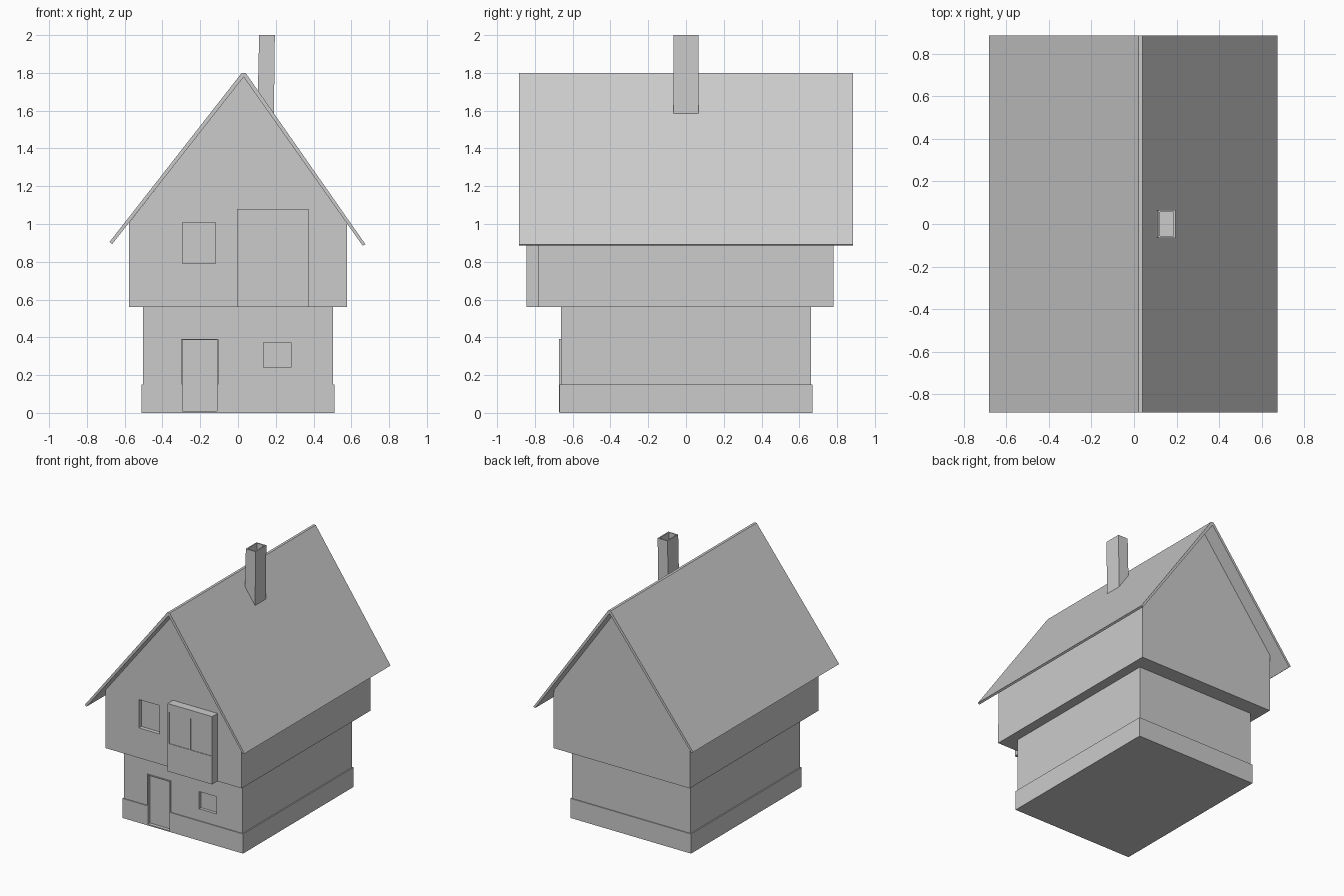
import bpy, bmesh

if "Cube" in bpy.data.objects:
    bpy.data.objects.remove(bpy.data.objects["Cube"])


def prism(name, profile, y0, y1):
    """Extrude an x-z outline from y0 to y1."""
    bm = bmesh.new()
    face = bm.faces.new([bm.verts.new((x, y0, z)) for x, z in profile])
    ext = bmesh.ops.extrude_face_region(bm, geom=[face])
    moved = [v for v in ext["geom"] if isinstance(v, bmesh.types.BMVert)]
    bmesh.ops.translate(bm, verts=moved, vec=(0, y1 - y0, 0))
    bmesh.ops.recalc_face_normals(bm, faces=bm.faces)
    mesh = bpy.data.meshes.new(name)
    bm.to_mesh(mesh)
    bm.free()
    obj = bpy.data.objects.new(name, mesh)
    bpy.context.collection.objects.link(obj)
    return obj


def box(name, x0, x1, y0, y1, z0, z1):
    return prism(name, [(x0, z0), (x1, z0), (x1, z1), (x0, z1)], y0, y1)


def carve(obj, *bounds):
    """Cut a box-shaped recess into an object."""
    cutter = box("cutter", *bounds)
    cutter.hide_render = True
    mod = obj.modifiers.new("recess", 'BOOLEAN')
    mod.operation = 'DIFFERENCE'
    mod.solver = 'EXACT'
    mod.object = cutter
    bpy.context.view_layer.objects.active = obj
    bpy.ops.object.modifier_apply(modifier=mod.name)
    bpy.data.objects.remove(cutter)


# Stone base, notched for the doorway
base = box("base", -0.512, 0.512, -0.67, 0.67, 0, 0.15)
carve(base, -0.295, -0.11, -0.8, -0.645, 0.01, 0.3)

# Ground floor with door opening and small window
ground = box("ground_floor", -0.503, 0.503, -0.663, 0.663, 0.15, 0.565)
carve(ground, -0.295, -0.11, -0.8, -0.645, 0.1, 0.385)
carve(ground, 0.135, 0.28, -0.8, -0.64, 0.24, 0.372)

# Thin door frame
frame = box("door_frame", -0.302, -0.103, -0.672, -0.64, 0.004, 0.391)
carve(frame, -0.295, -0.11, -0.8, -0.6, 0.01, 0.385)

# Overhanging upper floor with gable
upper = prism("upper_floor", [(-0.578, 0.56), (0.578, 0.56), (0.576, 1.005),
                              (0.03, 1.78), (-0.578, 1.005)], -0.78, 0.78)
carve(upper, -0.295, -0.12, -0.9, -0.75, 0.79, 1.008)

# Projecting bay window with shallow panes on front and sides
bay = box("bay_window", -0.006, 0.373, -0.845, -0.77, 0.56, 1.08)
for x0, x1 in ((0.006, 0.182), (0.19, 0.364)):
    carve(bay, x0, x1, -0.9, -0.841, 0.775, 1.018)

# Roof slabs, slightly lopsided
prism("roof", [(-0.68, 0.905), (0.02, 1.80), (0.04, 1.80), (0.675, 0.892),
               (0.66, 0.885), (0.03, 1.778), (-0.666, 0.894)], -0.885, 0.885)

# Hollow chimney
chimney = prism("chimney", [(0.105, 1.69), (0.19, 1.575), (0.195, 2.0),
                            (0.112, 2.0)], -0.065, 0.065)
carve(chimney, 0.121, 0.185, -0.056, 0.056, 1.85, 2.1)
